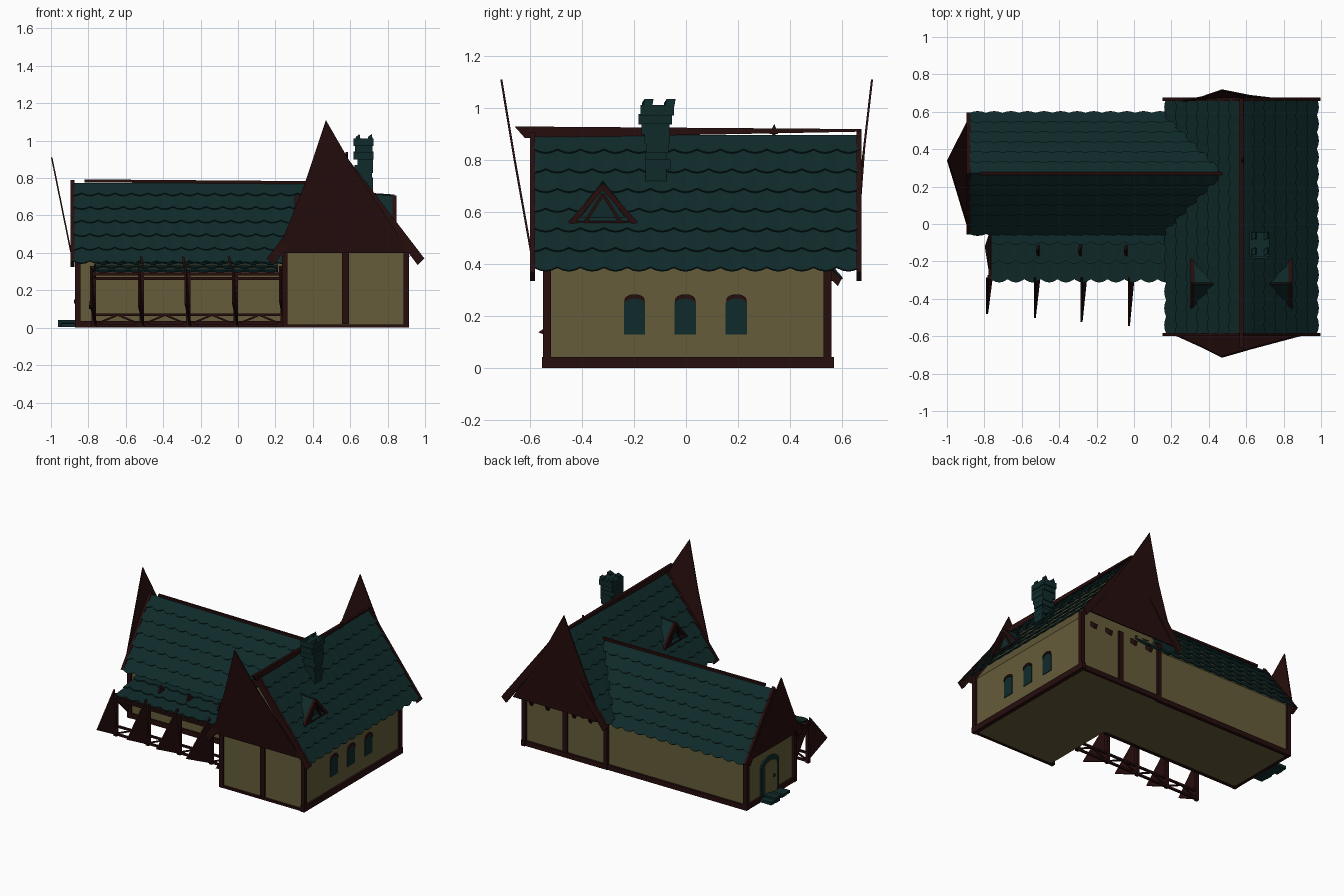
import bpy, bmesh, math, random
from mathutils import Vector as V

random.seed(4)
if "Cube" in bpy.data.objects:
    bpy.data.objects.remove(bpy.data.objects["Cube"])


def material(name, rgb):
    m = bpy.data.materials.new(name)
    m.use_nodes = True
    m.diffuse_color = (*rgb, 1)
    m.node_tree.nodes["Principled BSDF"].inputs["Base Color"].default_value = (*rgb, 1)
    return m


plaster = material("plaster", (0.13, 0.107, 0.042))
timber = material("dark_timber", (0.02, 0.004, 0.004))
slate = material("slate_teal", (0.005, 0.023, 0.023))


def finish(name, bm, mat):
    bmesh.ops.recalc_face_normals(bm, faces=bm.faces)
    me = bpy.data.meshes.new(name)
    bm.to_mesh(me)
    bm.free()
    me.materials.append(mat)
    ob = bpy.data.objects.new(name, me)
    bpy.context.collection.objects.link(ob)
    return ob


def prism(name, pts, offset, mat):
    """Flat outline pushed along an offset into a closed solid."""
    bm = bmesh.new()
    a = [bm.verts.new(p) for p in pts]
    b = [bm.verts.new(V(p) + V(offset)) for p in pts]
    bm.faces.new(a)
    bm.faces.new(b[::-1])
    for i in range(len(a)):
        j = (i + 1) % len(a)
        bm.faces.new((a[i], b[i], b[j], a[j]))
    return finish(name, bm, mat)


def box(name, lo, hi, mat):
    (x, y, z), (X, Y, Z) = lo, hi
    return prism(name, [(x, y, z), (X, y, z), (X, Y, z), (x, Y, z)], (0, 0, Z - z), mat)


def bar(name, p, q, w, mat=timber):
    """Square beam between two points."""
    p, q = V(p), V(q)
    d = (q - p).normalized()
    s = d.cross(V((0, 0, 1)) if abs(d.z) < 0.9 else V((0, 1, 0))).normalized()
    t = d.cross(s)
    k = w / 2
    return prism(name, [p + s * i * k + t * j * k for i, j in ((-1, -1), (1, -1), (1, 1), (-1, 1))], q - p, mat)


def shingles(name, start, along, up, rows, lobes):
    """Overlapping rows of scalloped tiles; start is one end of the eave."""
    start, along, up = V(start), V(along), V(up)
    n = along.cross(up).normalized()
    if n.z < 0:
        n = -n
    bm = bmesh.new()
    steps = 4 * lobes
    for r in range(rows):
        low, high = [], []
        for k in range(steps + 1):
            notch = 0.18 * (1 - abs(math.sin(math.pi * (k / 4 + r % 2 / 2))))
            base = start + along * k / steps
            low.append(bm.verts.new(base + up * (r + notch) / rows + n * 0.014))
            high.append(bm.verts.new(base + up * min(1, (r + 1.25) / rows)))
        for k in range(steps):
            bm.faces.new((low[k], low[k + 1], high[k + 1], high[k]))
    ob = finish(name, bm, slate)
    s = ob.modifiers.new("thickness", "SOLIDIFY")
    s.thickness = 0.007
    s.offset = 0
    return ob


# Walls with gable ends
prism("main_walls", [(.26, -.535, .004), (.9, -.535, .004), (.9, -.535, .4), (.575, -.535, .86), (.26, -.535, .4)],
      (0, 1.08, 0), plaster)
prism("wing_walls", [(-.855, 0, .005), (-.855, .54, .005), (-.855, .54, .38), (-.855, .27, .74), (-.855, 0, .38)],
      (1.2, 0, 0), plaster)

# Roof slopes
for side, x in (("west", .175), ("east", .975)):
    shingles("main_roof_" + side, (x, -.585, .365), (0, 1.255, 0), (.575 - x, 0, .53), 7, 14)
for side, y in (("front", -.05), ("back", .59)):
    shingles("wing_roof_" + side, (-.88, y, .335), (1.33, 0, 0), (0, .27 - y, .435), 6, 15)
shingles("porch_roof", (-.765, -.31, .285), (.98, 0, 0), (0, .3, .065), 3, 11)

# Ridge beams, the main one tapering to the back
prism("main_ridge", [(.565, -.66, .93), (.565, .67, .92), (.565, .67, .91), (.565, -.62, .885)], (.02, 0, 0), timber)
bar("wing_ridge", (-.82, .27, .785), (.48, .27, .775), .016)

# Gable boards leaning outward to a tall point
prism("front_gable_board", [(.21, -.592, .4), (.92, -.592, .4), (.62, -.672, .85), (.47, -.715, 1.11), (.36, -.66, .78)],
      (0, .008, 0), timber)
prism("back_gable_board", [(.21, .655, .38), (.92, .655, .38), (.62, .69, .85), (.47, .72, 1.11), (.36, .682, .78)],
      (0, -.008, 0), timber)
prism("wing_gable_board", [(-.888, -.03, .36), (-.888, .56, .36), (-1, .34, .91)], (.008, 0, 0), timber)

# Barge boards along the roof ends
for end, y in (("front", -.592), ("back", .665)):
    for side, x in (("west", .165), ("east", .985)):
        out = -.012 if x < .5 else .012
        prism(f"barge_{end}_{side}", [(x + out, y - .008, .37), (.575, y - .008, .92), (.575, y - .008, .84),
                                      (x - 2 * out, y - .008, .335)], (0, .018, 0), timber)
for side, y in (("front", -.055), ("back", .595)):
    prism("wing_barge_" + side, [(-.895, y, .355), (-.895, .27, .79), (-.895, .27, .72),
                                 (-.895, y * .85 + .04, .325)], (.02, 0, 0), timber)

# Timber frame: corner posts, middle posts, sill beams
for x in (.25, .9):
    for y in (-.535, .545):
        box("corner_post", (x - .015, y - .015, 0), (x + .015, y + .015, .43), timber)
for y in (-.54, .55):
    box("middle_post", (.557, y - .008, .02), (.593, y + .008, .4), timber)
for y in (0, .54):
    box("wing_post", (-.872, y - .015, 0), (-.842, y + .015, .39), timber)
box("sill_east", (.885, -.555, 0), (.915, .57, .042), timber)
box("sill_back", (.25, .54, 0), (.91, .56, .035), timber)
box("sill_front", (.25, -.55, .001), (.91, -.53, .016), timber)
box("wing_sill_back", (-.87, .53, 0), (.25, .555, .035), timber)
box("wing_sill_front", (-.87, -.012, 0), (.25, .01, .035), timber)
box("wing_sill_west", (-.87, 0, 0), (-.85, .55, .035), timber)

# Brackets beneath the back gable
for x in (.34, .47, .68, .81):
    prism("gable_bracket", [(x, .55, .385), (x, .6, .345), (x, .585, .315), (x, .55, .35)], (.022, 0, 0), timber)


# Arched panels in the side walls
def arch(y, w, z0, z1, x, thick, name, mat, full=True):
    r = w / 2
    pts = [(x, y + r * math.cos(a), z1 - .55 * r + .55 * r * math.sin(a))
           for a in (math.pi * i / 8 for i in range(9))]
    low = [(x, y - r, z0), (x, y + r, z0)] if full else [(x, p[1], p[2] - .016) for p in pts[::-1]]
    prism(name, pts + low, (thick, 0, 0), mat)


for y in (-.198, -.003, .194):
    arch(y, .082, .13, .272, .899, .006, "window", slate)
    arch(y, .078, 0, .284, .899, .011, "window_arch", timber, False)

# Wing door, surround, handle and broken steps
arch(.28, .2, .02, .29, -.855, -.012, "door_surround", slate)
arch(.28, .135, .02, .26, -.866, -.006, "door", plaster)
box("door_handle", (-.878, .235, .13), (-.87, .252, .15), timber)
for i in range(5):
    y = .17 + i * .045
    box("door_step", (-.94 - random.random() * .025, y, .004), (-.87, y + .05, .02 + random.random() * .025), slate)

# Porch: posts, pointed side braces, rails and crosses
posts = [-.77, -.515, -.265, -.012, .24]
for i, x in enumerate(posts):
    bar("porch_post", (x, -.285, 0), (x, -.285, .3), .024)
    prism("porch_brace", [(x - .02, -.285, .33), (x - .02, -.48 - .022 * i, .11 + .007 * i), (x + .005, -.285, .005)],
          (.01, 0, 0), timber)
    if i:
        w = posts[i - 1]
        for z in (.012, .07):
            bar("porch_rail", (w, -.285, z), (x, -.285, z), .014)
        m = (w + x) / 2
        for e in (w, x):
            bar("rail_cross", (e, -.285, .015), (m, -.285, .068), .01)
for z in (.262, .288):
    bar("porch_beam", (-.78, -.285, z), (.25, -.285, z), .016)
for x in (-.77, .24):
    bar("porch_side_beam", (x, -.285, .27), (x, 0, .32), .018)
prism("porch_end_board", [(-.768, -.31, .275), (-.768, -.03, .34), (-.798, -.12, .1)], (.008, 0, 0), timber)
for x in (-.515, -.29, -.045):
    prism("porch_roof_fin", [(x, -.18, .315), (x, -.11, .33), (x - .01, -.14, .38)], (.012, 0, 0), timber)

# Dormers mirrored on both main slopes
for side, s in (("east", 1), ("west", -1)):
    fx, bx = .575 + s * .262, .575 + s * .12
    apex, back = V((fx, -.32, .7)), V((bx, -.32, .71))
    prism("dormer_face_" + side, [(fx - s * .02, -.43, .55), (fx - s * .02, -.21, .55), (fx - s * .02, -.32, .69)],
          (s * .008, 0, 0), slate)
    for y in (-.445, -.195):
        foot = V((fx, y, .555))
        prism("dormer_roof_" + side, [apex, foot, foot - V((s * .03, 0, 0)), back], (0, 0, .012), slate)
        bar("dormer_edge_" + side, foot, apex, .02)
        bar("dormer_strut_" + side, (fx, -.32 + (y + .32) * .55, .56), (fx, -.32, .67), .012)
    bar("dormer_sill_" + side, (fx, -.44, .558), (fx, -.2, .558), .016)
    bar("dormer_ridge_" + side, apex, back, .014)
prism("roof_spike", [(.575, .32, .9), (.575, .355, .9), (.575, .34, .94)], (.012, 0, 0), timber)

# Rough stone chimney in uneven courses
z = .68
while z < 1.0:
    h = .03 + random.random() * .015
    grow = .012 if z > .88 else 0
    j = [random.uniform(-.01, .01) for _ in range(4)]
    ob = box("chimney_course", (.63 - grow + j[0], -.162 - grow + j[1], z),
             (.715 + grow + j[2], -.068 + grow + j[3], z + h + .006), slate)
    z += h
for x in (.625, .69):
    for y in (-.17, -.085):
        prism("chimney_stub", [(x, y, .98), (x + .035, y, .98), (x + .025, y + .01, 1.035), (x + .005, y, 1.02)],
              (0, .035, 0), slate)
